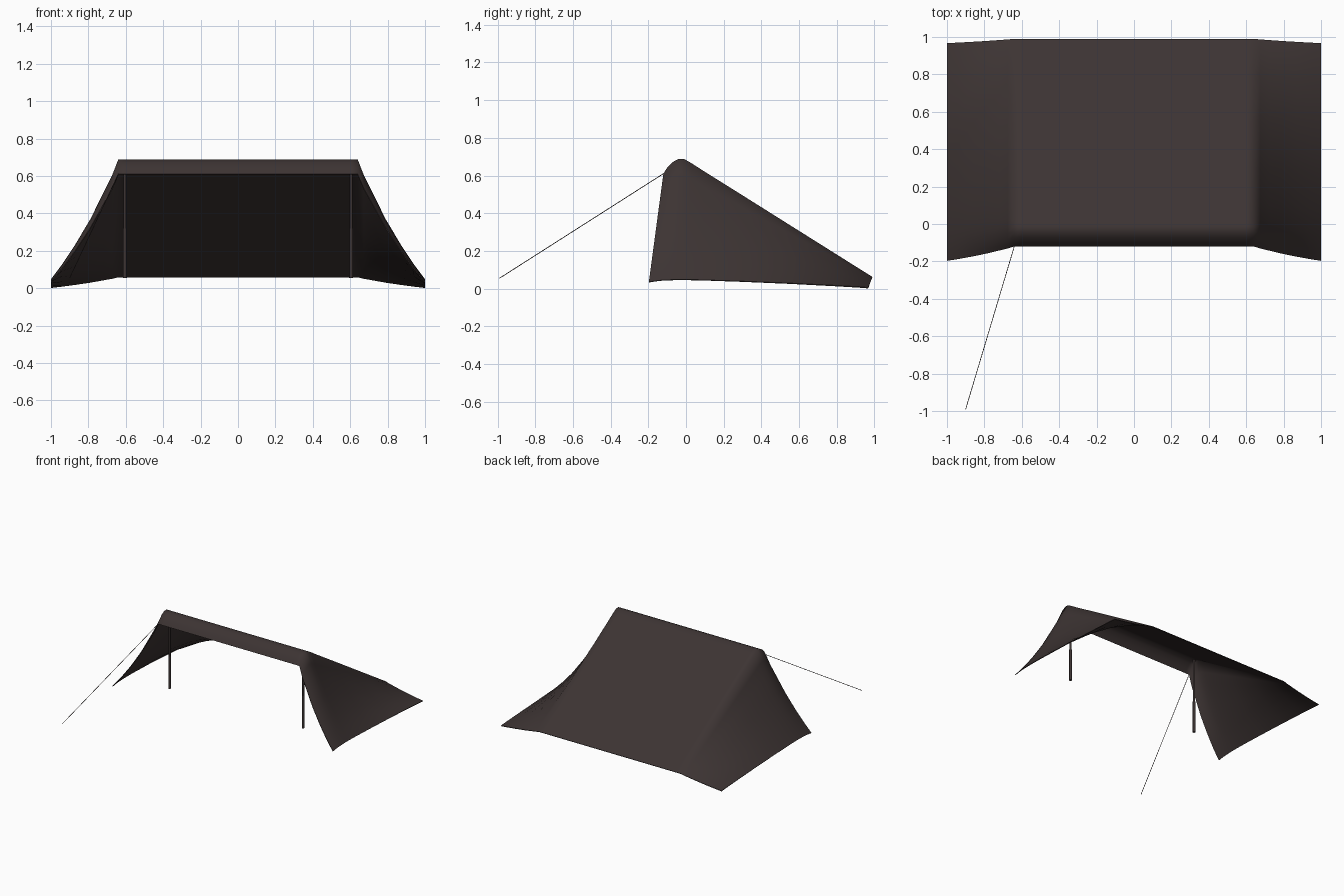
import bpy, math
from mathutils import Vector

if "Cube" in bpy.data.objects:
    bpy.data.objects.remove(bpy.data.objects["Cube"])


def material(name, rgb):
    m = bpy.data.materials.new(name)
    m.diffuse_color = (*rgb, 1)
    m.use_nodes = True
    m.node_tree.nodes["Principled BSDF"].inputs["Base Color"].default_value = m.diffuse_color
    return m


CLOTH = material("dark brown canvas", (0.046, 0.034, 0.033))


def rod(name, a, b, r, sides):
    a, b = Vector(a), Vector(b)
    d = b - a
    bpy.ops.mesh.primitive_cylinder_add(vertices=sides, radius=r, depth=d.length,
                                        location=(a + b) / 2,
                                        rotation=d.to_track_quat('Z', 'Y').to_euler())
    o = bpy.context.object
    o.name = name
    o.data.materials.append(CLOTH)
    bpy.ops.object.shade_smooth_by_angle(angle=math.radians(40))
    return o


# Canvas: roof profile (y, z) blended into the low outer edge of each wing
roof = [(-.12, .61), (-.10, .642), (-.07, .672), (-.04, .688), (-.01, .688), (.03, .665),
        (.10, .62), (.30, .495), (.55, .338), (.80, .181), (.94, .093), (.99, .062)]
edge = [(-.197, .036), (-.165, .041), (-.13, .045), (-.09, .047), (-.05, .048), (.0, .048),
        (.08, .047), (.29, .04), (.54, .03), (.78, .018), (.92, .01), (.967, .006)]
# x position and share of roof profile
half = [(.60, 1), (.64, 1), (.675, .86), (.72, .72), (.79, .5), (.87, .29), (.94, .125), (1, 0)]
columns = [(-x, f) for x, f in reversed(half)] + half

verts, faces = [], []
n = len(roof)
for x, f in columns:
    for (ry, rz), (ey, ez) in zip(roof, edge):
        verts.append((x, ey + (ry - ey) * f, ez + (rz - ez) * f))
for i in range(len(columns) - 1):
    for j in range(n - 1):
        a = i * n + j
        faces.append((a, a + n, a + n + 1, a + 1))
me = bpy.data.meshes.new("canvas_roof")
me.from_pydata(verts, [], faces)
canvas = bpy.data.objects.new("canvas_roof", me)
bpy.context.collection.objects.link(canvas)
me.materials.append(CLOTH)
bpy.context.view_layer.objects.active = canvas
canvas.select_set(True)
mod = canvas.modifiers.new("thickness", 'SOLIDIFY')
mod.thickness = 0.005
mod.offset = -1
bpy.ops.object.modifier_apply(modifier=mod.name)
bpy.ops.object.shade_smooth_by_angle(angle=math.radians(75))

# Telescopic support poles under the ridge
for side, s in (("left", -1), ("right", 1)):
    x = s * .605
    rod(side + "_pole_lower", (x, -.02, .055), (x, -.02, .32), .0105, 12)
    rod(side + "_pole_upper", (x, -.02, .31), (x, -.02, .682), .008, 12)

# Single guy rope from the left front corner
rod("guy_rope", (-.64, -.12, .61), (-.90, -.99, .055), .002, 6)
